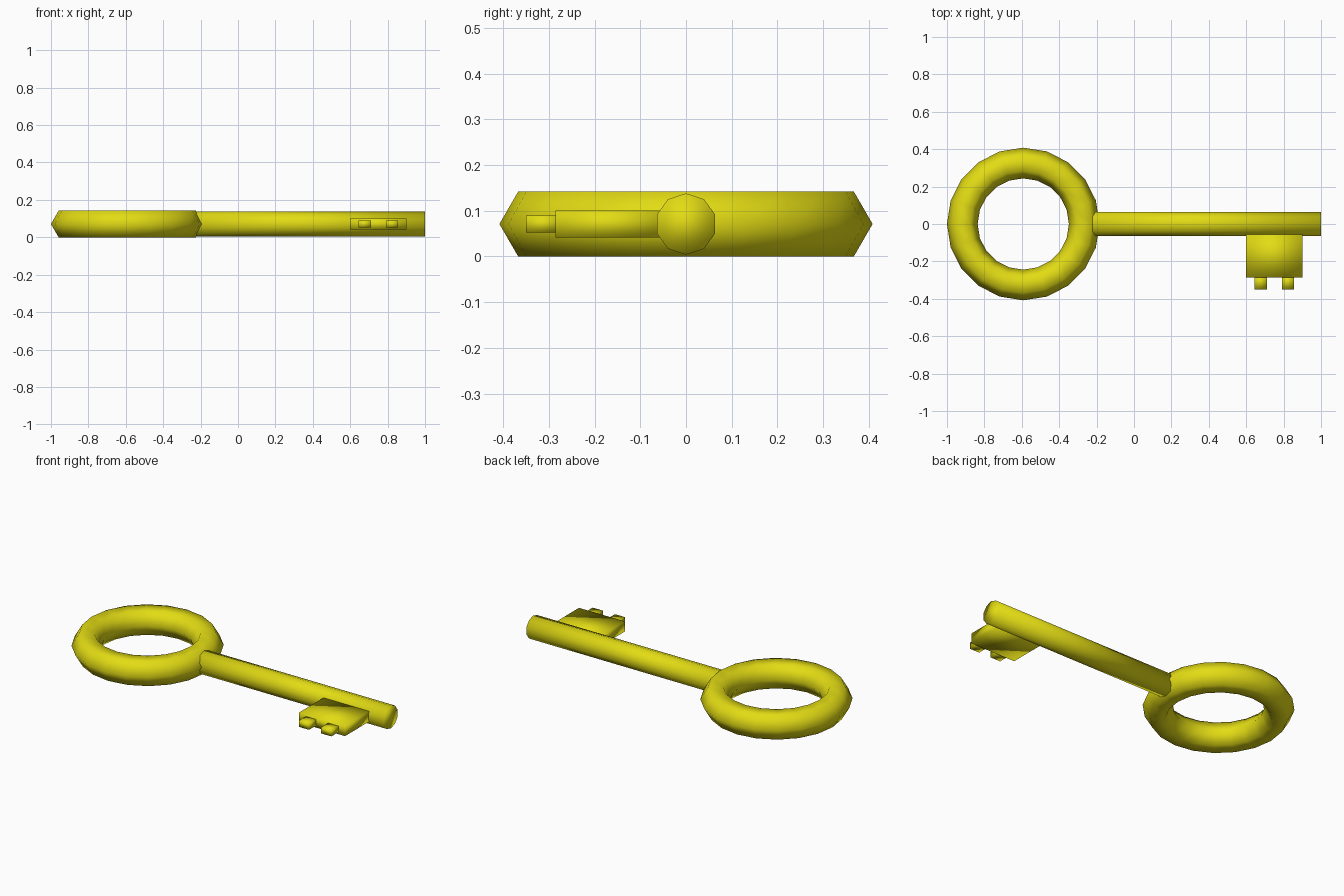
import bpy
import math

cube = bpy.data.objects.get("Cube")
if cube:
    bpy.data.objects.remove(cube, do_unlink=True)

MID = 0.071  # height of the key's centre plane

gold = bpy.data.materials.new("yellow_gold")
gold.use_nodes = True
colour = (0.76, 0.71, 0.007, 1)
gold.diffuse_color = colour
gold.node_tree.nodes["Principled BSDF"].inputs["Base Color"].default_value = colour


def finish(name):
    """Name the new part, colour it and shade it smooth."""
    part = bpy.context.object
    part.name = name
    part.data.materials.append(gold)
    bpy.ops.object.shade_smooth()
    return part


def block(name, x0, x1, y0, y1, height):
    """Box spanning the given ranges, centred on the key's mid plane."""
    bpy.ops.mesh.primitive_cube_add(size=1, location=((x0 + x1) / 2, (y0 + y1) / 2, MID))
    part = bpy.context.object
    part.scale = (x1 - x0, y1 - y0, height)
    bpy.ops.object.transform_apply(location=False, rotation=False, scale=True)
    return finish(name)


# Ring handle with a six-sided section
bpy.ops.mesh.primitive_torus_add(
    major_segments=20, minor_segments=6, major_radius=0.326, minor_radius=0.082,
    location=(-0.592, 0, MID))
finish("ring_handle")

# Ten-sided shaft, its near end buried in the ring
start, end = -0.25, 1.0
bpy.ops.mesh.primitive_cylinder_add(
    vertices=10, radius=0.067, depth=end - start,
    location=((start + end) / 2, 0, MID), rotation=(0, math.pi / 2, 0))
shaft = bpy.context.object
bpy.ops.object.transform_apply(location=False, rotation=True, scale=False)
# Turn the section so flat sides face up and down
shaft.rotation_euler.x = math.pi / 2
bpy.ops.object.transform_apply(location=False, rotation=True, scale=False)
finish("shaft")

# Bit plate and its two teeth
block("bit_plate", 0.60, 0.90, -0.285, -0.04, 0.06)
for side, x in (("inner", 0.677), ("outer", 0.823)):
    block(side + "_tooth", x - 0.033, x + 0.033, -0.35, -0.27, 0.037)
